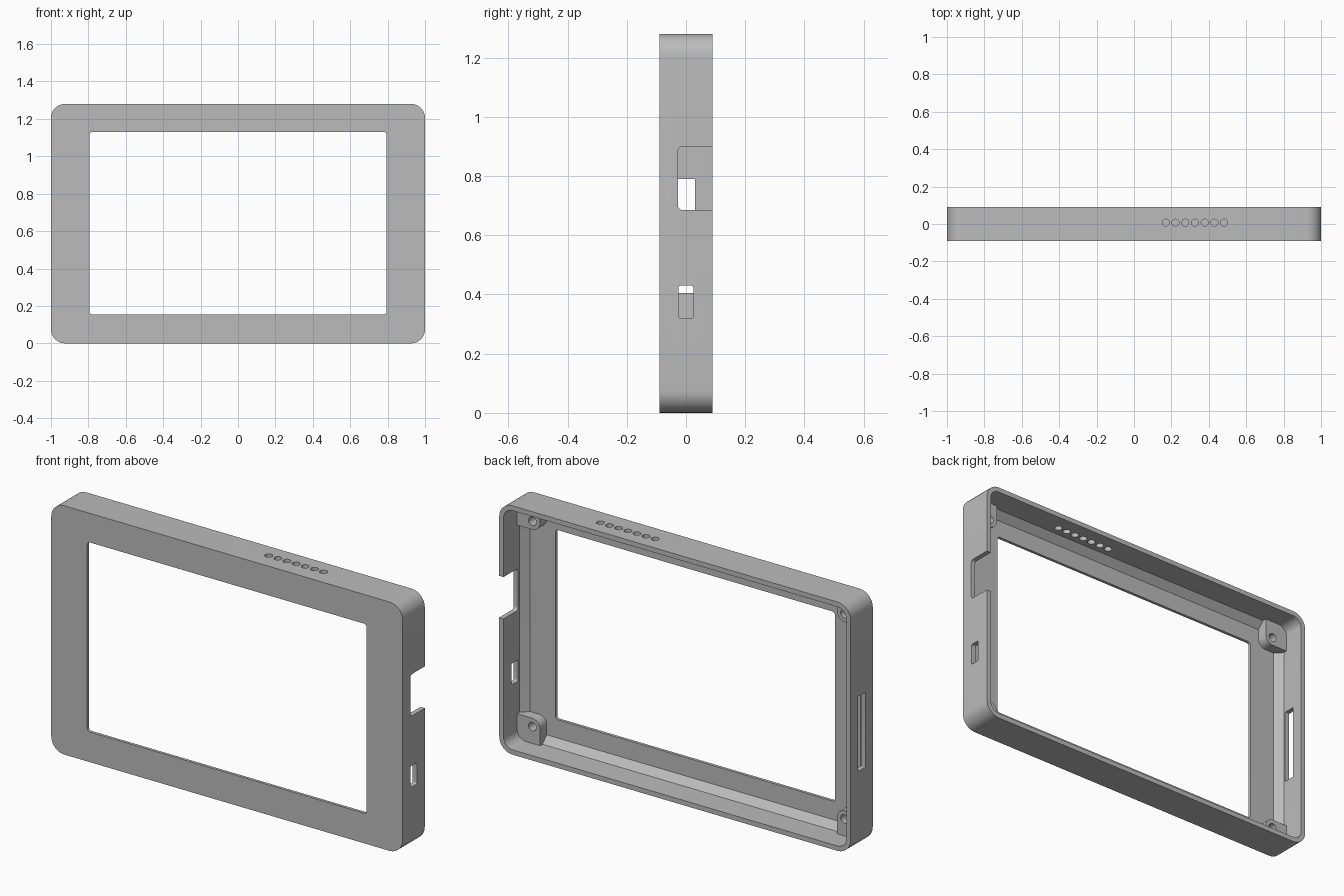
import bpy, bmesh, math

cube = bpy.data.objects.get("Cube")
if cube:
    bpy.data.objects.remove(cube, do_unlink=True)

MID, HALF_H, HALF_D = 0.64, 0.64, 0.09
CORNER, WALL = 0.075, 0.025

grey = bpy.data.materials.new("plain grey")
grey.use_nodes = True
colour = (0.5, 0.5, 0.5, 1)
grey.diffuse_color = colour
grey.node_tree.nodes["Principled BSDF"].inputs["Base Color"].default_value = colour


def round_rect(u0, u1, v0, v1, radii, steps=8):
    """Rounded rectangle; radii run from low-low corner anticlockwise."""
    if not isinstance(radii, (list, tuple)):
        radii = [radii] * 4
    corners = [(u0, v0, 1, 1), (u1, v0, -1, 1), (u1, v1, -1, -1), (u0, v1, 1, -1)]
    points = []
    for k, ((u, v, su, sv), r) in enumerate(zip(corners, radii)):
        for i in range(steps + 1):
            a = math.pi + math.pi / 2 * (k + i / steps)
            points.append((u + su * r + r * math.cos(a), v + sv * r + r * math.sin(a)))
    return points


def loft(bm, sections, place, closed=False):
    """Skin a list of (outline, depth) sections."""
    rings = [[bm.verts.new(place(u, v, w)) for u, v in pts] for pts, w in sections]
    pairs = list(zip(rings, rings[1:]))
    if closed:
        pairs.append((rings[-1], rings[0]))
    else:
        bm.faces.new(rings[0])
        bm.faces.new(rings[-1])
    for a, b in pairs:
        for i in range(len(a)):
            j = (i + 1) % len(a)
            bm.faces.new((a[i], a[j], b[j], b[i]))


def make_object(name, bm):
    bmesh.ops.recalc_face_normals(bm, faces=bm.faces)
    mesh = bpy.data.meshes.new(name)
    bm.to_mesh(mesh)
    bm.free()
    mesh.materials.append(grey)
    obj = bpy.data.objects.new(name, mesh)
    bpy.context.collection.objects.link(obj)
    return obj


def activate(obj):
    bpy.ops.object.select_all(action='DESELECT')
    obj.select_set(True)
    bpy.context.view_layer.objects.active = obj


def along_y(u, v, w):
    return (u, w, v)


def along_x(u, v, w):
    return (w, u, v)


def along_z(u, v, w):
    return (u, v, w)


def inset(d):
    return round_rect(-1 + d, 1 - d, d, 2 * HALF_H - d, CORNER - d)


# Frame: outer shell, inner walls, sloped fillet and thin front plate
window = round_rect(-0.795, 0.795, 0.155, 1.13, 0.015)
deep = WALL + 0.035
bm = bmesh.new()
loft(bm, [(inset(0), -HALF_D), (inset(0), HALF_D), (inset(WALL), HALF_D),
          (inset(WALL), -0.04), (inset(deep), -0.075),
          (window, -0.075), (window, -HALF_D)], along_y, closed=True)
frame = make_object("frame", bm)

# Cutter for the ports and vents
bm = bmesh.new()
notch = round_rect(-0.027, 0.12, 0.685, 0.90, (0.015, 0.001, 0.001, 0.015))
port = round_rect(-0.026, 0.025, 0.32, 0.43, 0.008)
slot = round_rect(-0.03, 0.03, 0.405, 0.79, 0.004)
for outline, side in ((notch, 1), (port, 1), (slot, -1)):
    loft(bm, [(outline, side * 0.95), (outline, side * 1.05)], along_x)
for i in range(7):
    x, y, r = 0.17 + i * 0.052, 0.007, 0.019
    hole = round_rect(x - r, x + r, y - r, y + r, r, 5)
    loft(bm, [(hole, 1.235), (hole, 1.3)], along_z)
cutter = make_object("opening_cutter", bm)
cutter.hide_render = True

activate(frame)
cut = frame.modifiers.new("openings", 'BOOLEAN')
cut.operation = 'DIFFERENCE'
cut.solver = 'EXACT'
cut.object = cutter
bpy.ops.object.modifier_apply(modifier=cut.name)
bpy.data.objects.remove(cutter, do_unlink=True)
bpy.ops.object.shade_smooth_by_angle(angle=math.radians(30))

# Screw bosses in the four corners, each with a blind hole
bm = bmesh.new()
edge, reach = 0.015, 0.155
block = round_rect(1 - reach, 1 - edge, edge - MID, reach - MID,
                   (0.001, CORNER - edge, 0.001, 0.045))
cx, cz, r = 0.888, 0.112 - MID, 0.022
bore = round_rect(cx - r, cx + r, cz - r, cz + r, r)
loft(bm, [(block, -0.08), (block, -0.02), (bore, -0.02), (bore, -0.07)], along_y)
bosses = make_object("screw_bosses", bm)
bosses.location.z = MID
activate(bosses)
mirror = bosses.modifiers.new("four_corners", 'MIRROR')
mirror.use_axis = (True, False, True)
mirror.use_mirror_merge = False
bpy.ops.object.modifier_apply(modifier=mirror.name)
bpy.ops.object.shade_smooth_by_angle(angle=math.radians(30))
